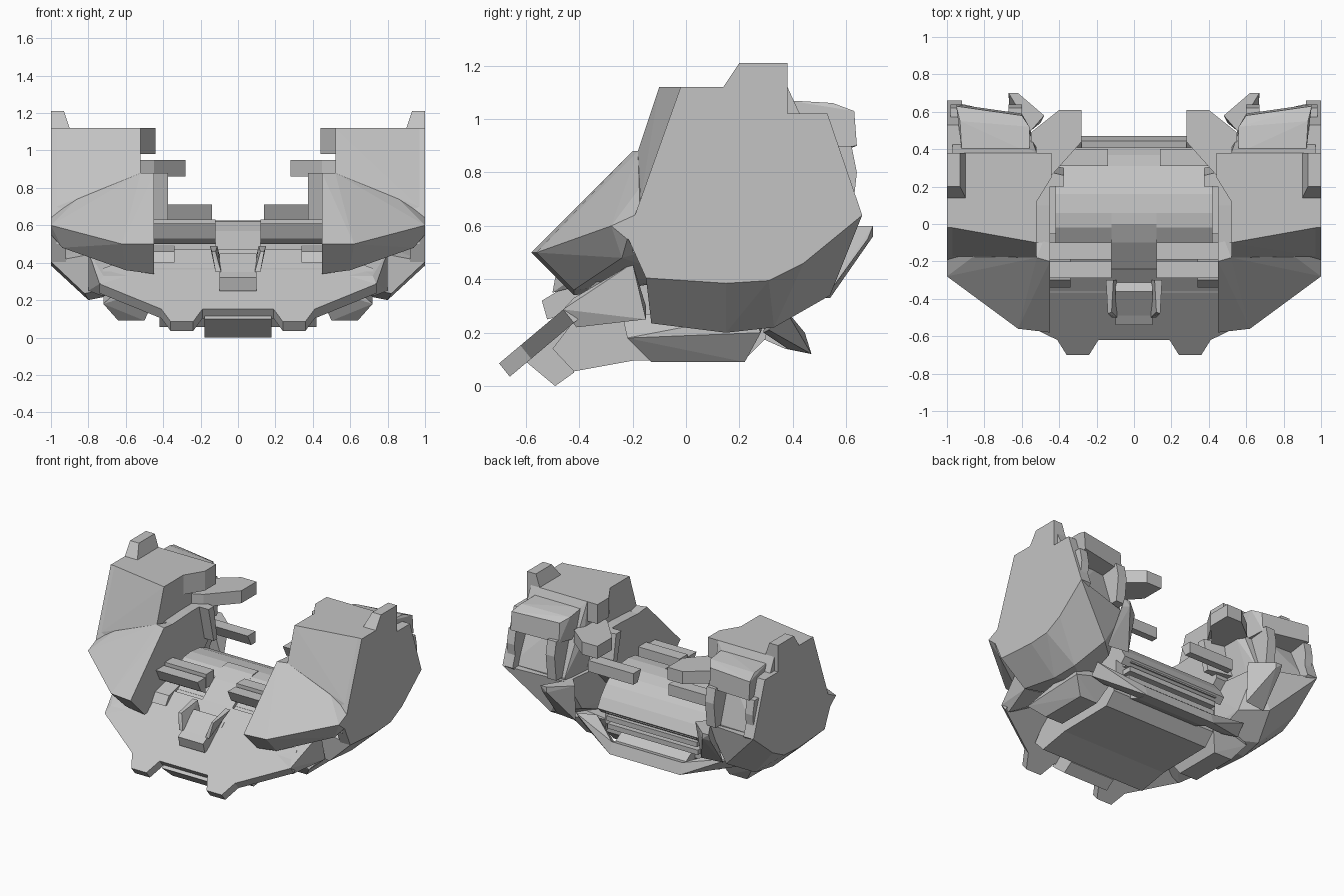
import bpy
import bmesh
from mathutils import Vector

default_cube = bpy.data.objects.get("Cube")
if default_cube:
    bpy.data.objects.remove(default_cube, do_unlink=True)

# One plain grey for the whole machine
grey = bpy.data.materials.new("plain_grey")
grey.use_nodes = True
grey.diffuse_color = (.55, .55, .55, 1)
grey.node_tree.nodes["Principled BSDF"].inputs["Base Color"].default_value = grey.diffuse_color


def finish(name, bm, mirrored):
    """Turn a bmesh into an object, optionally mirrored across the centre plane."""
    bmesh.ops.recalc_face_normals(bm, faces=bm.faces)
    mesh = bpy.data.meshes.new(name)
    bm.to_mesh(mesh)
    bm.free()
    mesh.materials.append(grey)
    part = bpy.data.objects.new(name, mesh)
    bpy.context.collection.objects.link(part)
    if mirrored:
        part.modifiers.new("both_sides", "MIRROR").use_axis[0] = True


def hull(name, points, mirrored=True):
    """Faceted convex block spanning the given corner points."""
    bm = bmesh.new()
    for point in points:
        bm.verts.new(point)
    result = bmesh.ops.convex_hull(bm, input=bm.verts)
    spare = set(result["geom_interior"]) | set(result["geom_unused"])
    spare_verts = [item for item in spare if isinstance(item, bmesh.types.BMVert)]
    bmesh.ops.delete(bm, geom=spare_verts, context="VERTS")
    bmesh.ops.dissolve_limit(bm, angle_limit=.02, verts=bm.verts, edges=bm.edges)
    finish(name, bm, mirrored)


def extrude(name, outline, offset, mirrored):
    """Push a flat outline along an offset to make a solid plate."""
    bm = bmesh.new()
    face = bm.faces.new([bm.verts.new(point) for point in outline])
    pushed = bmesh.ops.extrude_face_region(bm, geom=[face], use_keep_orig=True)
    moved = [item for item in pushed["geom"] if isinstance(item, bmesh.types.BMVert)]
    bmesh.ops.translate(bm, verts=moved, vec=Vector(offset))
    finish(name, bm, mirrored)


def profile_block(name, start, end, profile, mirrored=True):
    """Side profile of (y, z) points carried across from x = start to x = end."""
    outline = [(start, y, z) for y, z in profile]
    extrude(name, outline, (end - start, 0, 0), mirrored)


def plan_block(name, low, high, plan):
    """Plan outline of (x, y) points raised from z = low to z = high."""
    outline = [(x, y, low) for x, y in plan]
    extrude(name, outline, (0, 0, high - low), True)


def box(name, xs, ys, zs, mirrored=True):
    """Plain box between pairs of limits."""
    hull(name, [(x, y, z) for x in xs for y in ys for z in zs], mirrored)


# --- Side pods ---------------------------------------------------------
hull("pod_body", [
    (.97, -.02, 1.12), (.52, -.1, 1.12), (.52, .38, 1.12), (.97, .38, 1.12),
    (.97, -.17, .7), (.52, -.18, .88), (.52, -.2, .5), (.97, -.2, .5),
    (.52, .42, .86), (.9, .45, .86), (.58, .55, .62), (.97, .6, .64),
    (.6, .5, .42), (.9, .45, .42),
])
profile_block("pod_side_plate", .92, 1, [
    (-.02, 1.12), (.38, 1.12), (.38, 1.02), (.53, 1.02), (.66, .64),
    (.44, .46), (.31, .395), (.15, .385), (.1, .405), (-.15, .405),
    (-.22, .56), (-.17, .7),
])
plan_block("pod_inner_shoulder", .98, 1.12, [
    (.52, .12), (.44, .25), (.44, .38), (.6, .38), (.6, .12),
])
hull("pod_top_fin", [
    (1, .14, 1.12), (.9, .14, 1.12), (1, .38, 1.12), (.9, .38, 1.12),
    (1, .2, 1.21), (.93, .2, 1.21), (1, .38, 1.21), (.93, .38, 1.21),
])

# Sloping nose in front of each pod, with its dark chin underneath
hull("pod_front_nose", [
    (.45, -.2, .88), (.52, -.18, .88), (.86, -.175, .74), (1, -.17, .65),
    (1, -.28, .6), (.93, -.28, .585), (.62, -.56, .5), (.45, -.58, .5),
    (.45, -.42, .34), (.6, -.42, .36), (.94, -.24, .48), (1, -.22, .55),
    (.45, 0, .86), (.45, 0, .4), (.9, 0, .55),
])

# Rounded underside of each pod
hull("pod_underside", [
    (1, -.15, .405), (1, .1, .405), (1, .15, .385), (1, .31, .395),
    (1, .44, .46), (1, .66, .64), (.82, -.13, .235), (.82, 0, .235),
    (.8, .15, .2), (.78, .33, .22), (.74, .44, .3), (.7, .54, .34),
    (.56, .56, .6), (.5, .1, .6), (.5, -.15, .5), (.5, -.13, .3),
    (.55, .15, .25), (.55, .4, .35),
])
profile_block("pod_inner_wall", .45, .56, [
    (-.1, .36), (-.1, .87), (.1, .88), (.25, .88), (.3, .6), (.12, .4),
])

# Stepped machinery on the back of each pod
hull("rear_top_box", [
    (.92, .38, 1.07), (.56, .38, 1.07), (.93, .55, 1.06), (.56, .52, 1.05),
    (.95, .63, 1.03), (.6, .58, 1.02), (.95, .64, .9), (.6, .59, .88),
    (.92, .38, .86), (.56, .38, .86),
])
for post, left, right in (("outer", .92, .98), ("inner", .6, .67)):
    hull("rear_post_" + post, [
        (x, y, z)
        for x in (left, right)
        for y, z in ((.4, .9), (.62, .9), (.64, .8), (.62, .62), (.4, .62))
    ])
hull("rear_tail_fin", [
    (.62, .7, .6), (.67, .7, .6), (.48, .58, .6), (.55, .5, .6),
    (.62, .7, .56), (.67, .68, .55), (.5, .54, .33), (.66, .52, .33),
])

# Hooked arm reaching inward from the back of each pod
plan_block("rear_hook_arm", .86, .95, [
    (.28, .61), (.4, .61), (.55, .49), (.55, .2), (.45, .25), (.28, .44),
])
hull("hook_support", [
    (.375, .2, .88), (.375, .26, .88), (.375, .26, .63), (.375, .3, .63),
    (.55, .2, .88), (.55, .3, .88), (.55, .26, .63), (.55, .34, .63),
])
profile_block("cross_rod", .14, .5, [
    (.31, .71), (.4, .71), (.4, .63), (.35, .63),
])

# --- Central hull ------------------------------------------------------
# Notched front plate: plan outline laid on a steady slope, given thickness
half_plan = [(.19, -.62), (.24, -.7), (.36, -.7), (.41, -.62), (.74, -.46),
             (.72, -.36), (.45, -.24)]
plan = half_plan + [(-x, y) for x, y in reversed(half_plan)]
extrude("front_plate", [(x, y, .085 + .84 * (y + .7)) for x, y in plan],
        (0, .04, -.05), False)
hull("front_plate_wing", [
    (.74, -.46, .287), (.72, -.42, .33), (.8, -.2, .46), (.8, -.15, .25),
    (.72, -.41, .22), (.5, -.4, .33), (.5, -.15, .3), (.5, -.2, .46),
])
hull("floor_ramp", [
    (x, y, z)
    for x in (-.46, .46)
    for y, z in ((-.37, .365), (-.1, .53), (-.1, .4), (-.3, .33))
], False)

profile_block("front_under_box", -.18, .18, [
    (-.61, .1), (-.49, 0), (-.42, .05), (-.42, .25),
], False)
profile_block("belly", -.42, .42, [
    (-.5, .14), (-.42, .055), (-.2, .095), (.22, .1), (.3, .18), (.3, .28),
    (-.2, .4), (-.4, .27),
], False)
hull("side_skid", [
    (.5, -.13, .09), (.64, -.13, .09), (.64, .22, .09), (.5, .22, .09),
    (.72, -.22, .18), (.72, .28, .2), (.62, -.24, .27), (.72, .25, .27),
    (.42, -.24, .27), (.42, .3, .27),
])

# Rear skirt: a straight lip with a wing rising to each side
profile_block("rear_lip", -.28, .28, [
    (.47, .12), (.445, .2), (.4, .19), (.3, .25), (.28, .18), (.37, .14),
], False)
hull("rear_lip_wing", [
    (.28, .47, .12), (.28, .445, .2), (.28, .38, .14), (.34, .4, .2),
    (.62, .31, .21), (.62, .37, .29), (.5, .3, .28), (.5, .29, .2),
])

# Curved cover behind the middle, over a stack of rails
profile_block("curved_cover", -.42, .42, [
    (-.1, .56), (-.02, .61), (.06, .62), (.16, .61), (.24, .58), (.31, .53),
    (.37, .46), (.41, .39), (.37, .35), (.26, .46), (.1, .5), (-.1, .5),
], False)
for level in range(3):
    height = .25 + level * .06
    reach = .38 + level * .01
    box("rear_rail", (-.36, .36), (.2, reach), (height, height + .035), False)
box("rear_core", (-.42, .42), (-.2, .32), (.25, .47), False)

# Stepped ledges either side of the centre strip
profile_block("front_ledge", .12, .47, [
    (-.29, .61), (-.2, .61), (-.2, .5), (-.25, .53),
])
box("back_ledge", (.12, .47), (-.19, -.1), (.53, .63))
profile_block("centre_strip", -.12, .12, [
    (-.36, .375), (-.1, .57), (0, .62), (.06, .625), (.06, .5), (-.2, .4),
], False)
profile_block("floor_bracket", .34, .46, [
    (-.34, .4), (-.3, .46), (-.05, .52), (-.05, .4),
])

# Small collar on the front plate: a low box between two flared wings
profile_block("collar_box", -.1, .1, [
    (-.54, .32), (-.52, .25), (-.4, .28), (-.3, .4), (-.36, .45), (-.49, .35),
], False)
hull("collar_wing", [
    (.09, -.5, .35), (.12, -.5, .35), (.15, -.3, .49), (.11, -.3, .49),
    (.09, -.3, .4), (.14, -.48, .46), (.12, -.47, .46),
])
